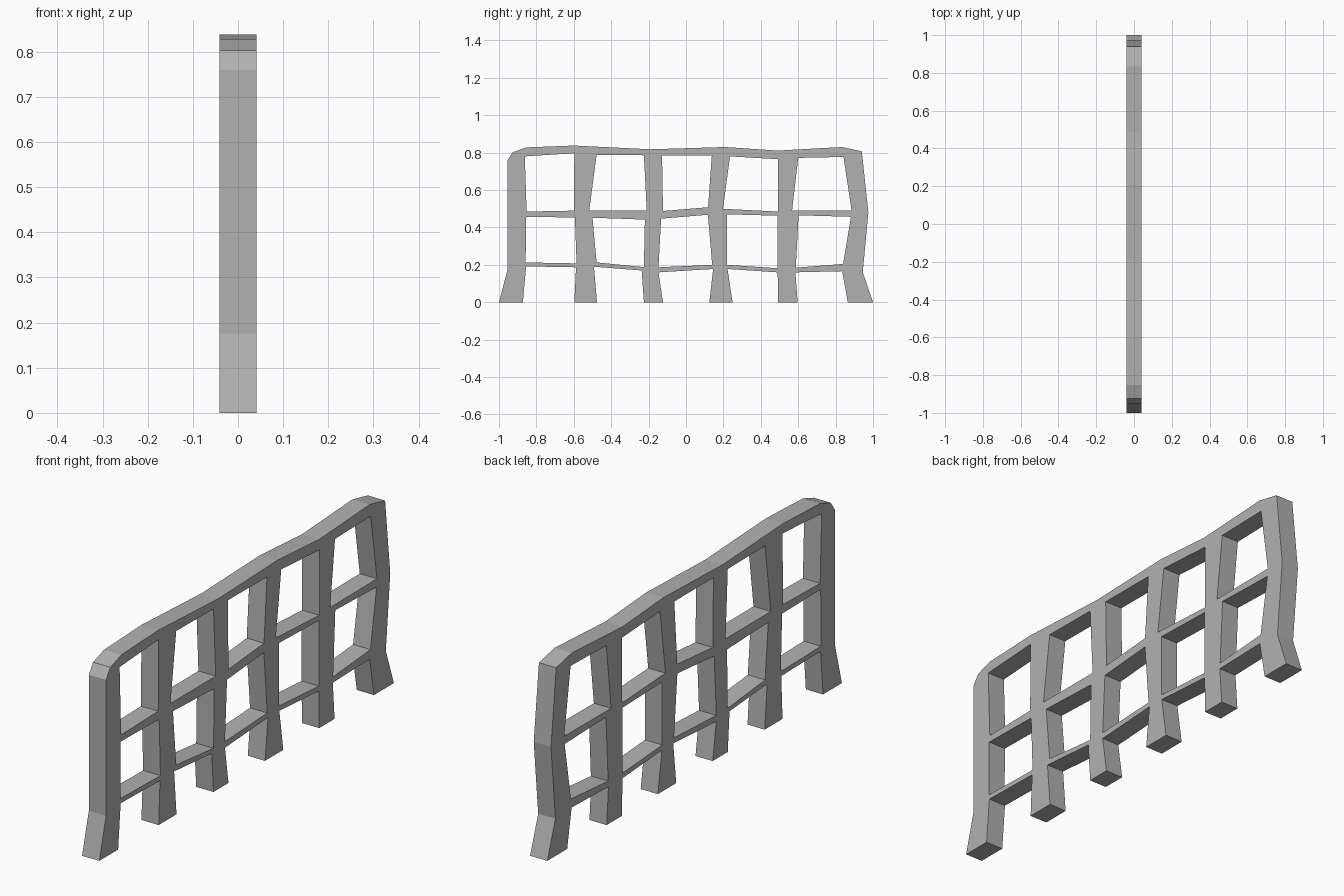
import bpy
from mathutils import Matrix

HALF_DEPTH = 0.041

# Outer silhouette (y, z): left foot, over the wavy top rail, to right foot
silhouette = [
    (-1.0, 0), (-0.954, 0.176), (-0.954, 0.76), (-0.925, 0.803), (-0.852, 0.828),
    (-0.60, 0.838), (-0.19, 0.818), (0.21, 0.83), (0.49, 0.811), (0.835, 0.83),
    (0.94, 0.807), (0.975, 0.48), (0.945, 0.16), (1.0, 0)]

# Open bays between the feet, right to left, under the lowest rail
foot_bays = [
    [(0.865, 0), (0.835, 0.166), (0.585, 0.16), (0.597, 0)],
    [(0.493, 0), (0.49, 0.16), (0.222, 0.178), (0.249, 0)],
    [(0.125, 0), (0.145, 0.178), (-0.147, 0.16), (-0.123, 0)],
    [(-0.225, 0), (-0.237, 0.17), (-0.492, 0.19), (-0.476, 0)],
    [(-0.597, 0), (-0.588, 0.187), (-0.855, 0.192), (-0.872, 0)]]

# Openings between the lower and middle rails
lower_openings = [
    [(-0.857, 0.213), (-0.585, 0.208), (-0.594, 0.453), (-0.856, 0.457)],
    [(-0.478, 0.213), (-0.225, 0.188), (-0.22, 0.442), (-0.50, 0.452)],
    [(-0.147, 0.187), (0.14, 0.20), (0.117, 0.468), (-0.133, 0.447)],
    [(0.22, 0.20), (0.49, 0.182), (0.49, 0.463), (0.22, 0.47)],
    [(0.587, 0.185), (0.84, 0.205), (0.882, 0.457), (0.602, 0.465)]]

# Openings between the middle and top rails
upper_openings = [
    [(-0.852, 0.485), (-0.60, 0.49), (-0.597, 0.797), (-0.862, 0.78)],
    [(-0.517, 0.492), (-0.21, 0.492), (-0.225, 0.786), (-0.478, 0.788)],
    [(-0.123, 0.488), (0.118, 0.508), (0.138, 0.785), (-0.128, 0.786)],
    [(0.198, 0.50), (0.493, 0.485), (0.493, 0.765), (0.235, 0.78)],
    [(0.567, 0.49), (0.885, 0.492), (0.842, 0.777), (0.60, 0.772)]]


def add_loop(curve, points):
    spline = curve.splines.new('POLY')
    spline.points.add(len(points) - 1)
    for p, (y, z) in zip(spline.points, points):
        p.co = (y, z, 0, 1)
    spline.use_cyclic_u = True


# Filled flat profile with holes, extruded to the fence thickness
profile = bpy.data.curves.new("fence_panel", 'CURVE')
profile.dimensions = '2D'
profile.fill_mode = 'BOTH'
profile.extrude = HALF_DEPTH
add_loop(profile, silhouette + [p for bay in foot_bays for p in bay])
for opening in lower_openings + upper_openings:
    add_loop(profile, opening)

fence = bpy.data.objects.new("fence_panel", profile)
bpy.context.collection.objects.link(fence)
bpy.context.view_layer.objects.active = fence
fence.select_set(True)
bpy.ops.object.convert(target='MESH')

# Stand the profile up in the YZ plane
fence = bpy.context.object
fence.data.transform(Matrix(((0, 0, 1, 0), (1, 0, 0, 0), (0, 1, 0, 0), (0, 0, 0, 1))))
fence.data.shade_flat()

# Dark grey finish
finish = bpy.data.materials.new("dark_grey")
finish.diffuse_color = (0.44, 0.44, 0.44, 1)
fence.data.materials.clear()
fence.data.materials.append(finish)
